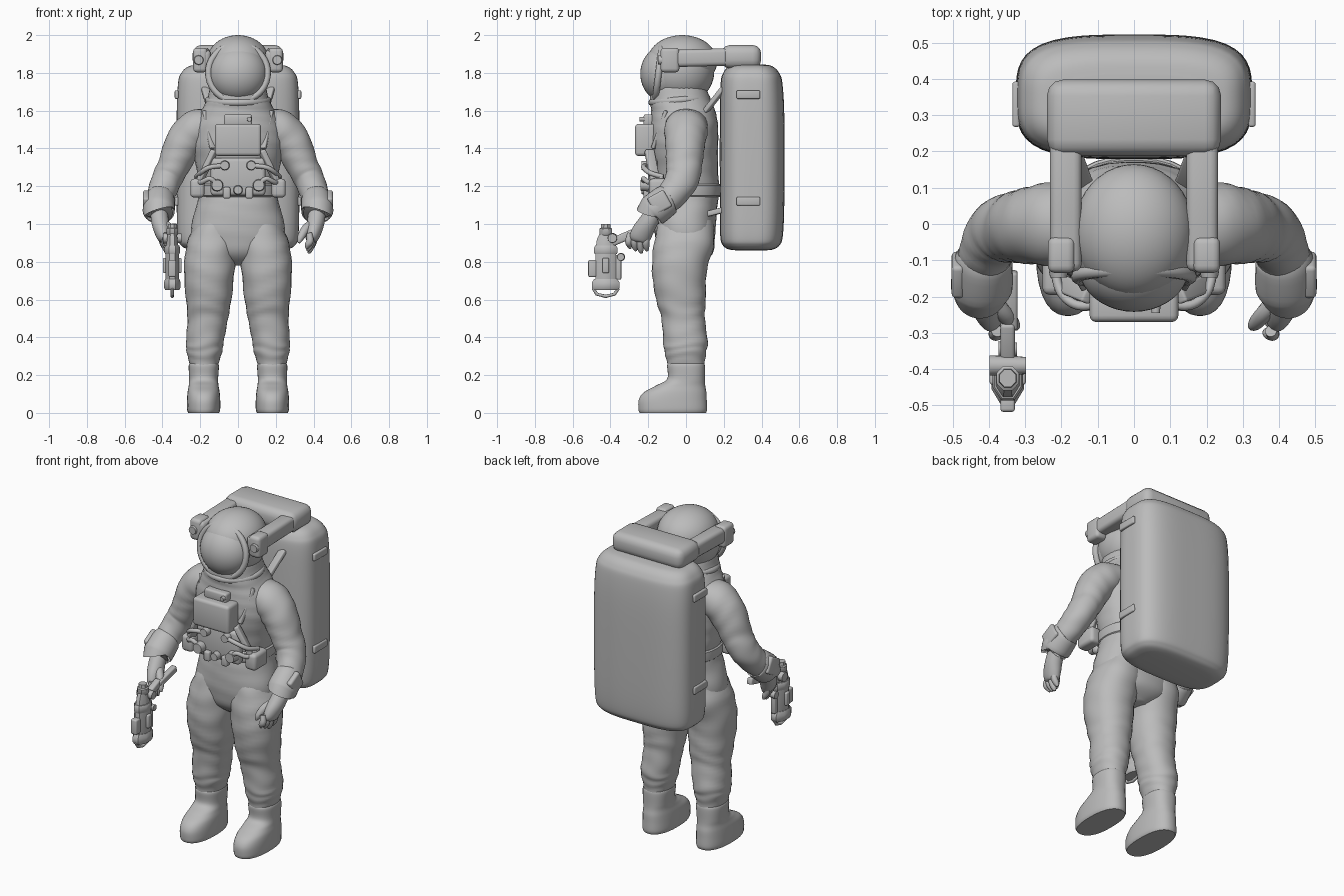
import bpy, bmesh
from math import sin, cos, pi, radians
from mathutils import Vector, Matrix

cube = bpy.data.objects.get("Cube")
if cube:
    bpy.data.objects.remove(cube)

grey = bpy.data.materials.new("suit grey")
grey.use_nodes = True
COLOUR = (0.5, 0.5, 0.5, 1)
grey.diffuse_color = COLOUR
grey.node_tree.nodes["Principled BSDF"].inputs["Base Color"].default_value = COLOUR


def finish(name, bm, mirror=False):
    bmesh.ops.recalc_face_normals(bm, faces=bm.faces[:])
    mesh = bpy.data.meshes.new(name)
    bm.to_mesh(mesh)
    bm.free()
    mesh.materials.append(grey)
    mesh.shade_smooth()
    mesh.set_sharp_from_angle(angle=radians(40))
    obj = bpy.data.objects.new(name, mesh)
    bpy.context.collection.objects.link(obj)
    if mirror:
        mod = obj.modifiers.new("Mirror", "MIRROR")
        mod.use_mirror_merge = False
    return obj


def spline(points, steps):
    """Smooth interpolation through tuples of any length."""
    out = []
    for i in range(len(points) - 1):
        p = [points[max(0, min(len(points) - 1, i + k))] for k in (-1, 0, 1, 2)]
        for s in range(steps):
            t = s / steps
            out.append([b + 0.5 * t * (c - a + t * (2*a - 5*b + 4*c - d + t * (3*(b - c) + d - a)))
                        for a, b, c, d in zip(*p)])
    out.append(list(points[-1]))
    return out


def loft(name, rings, level=True, n=32, steps=6, ripple=0.0, power=2.0, mirror=False):
    """Skin elliptical rings (x, y, z, half width, half depth)."""
    rings = spline(rings, steps)
    bm = bmesh.new()
    loops = []
    for i, (x, y, z, a, b) in enumerate(rings):
        u, v = Vector((1, 0, 0)), Vector((0, 1, 0))
        if not level:
            t = Vector(rings[min(i + 1, len(rings) - 1)][:3]) - Vector(rings[max(i - 1, 0)][:3])
            u = t.cross(v).normalized()
            v = t.cross(u).normalized()
        loop = []
        for k in range(n):
            ang = 2 * pi * (k + 0.5) / n
            c, s = cos(ang), sin(ang)
            r = (abs(c) ** power + abs(s) ** power) ** (-1 / power)
            r *= 1 + ripple * sin(i * 1.25 + 1.8 * sin(ang * 2 + i * 0.2))
            loop.append(bm.verts.new(Vector((x, y, z)) + u * (a * r * c) + v * (b * r * s)))
        loops.append(loop)
    for p, q in zip(loops, loops[1:]):
        for k in range(n):
            bm.faces.new((p[k], p[(k + 1) % n], q[(k + 1) % n], q[k]))
    bm.faces.new(loops[0])
    bm.faces.new(loops[-1])
    return finish(name, bm, mirror)


def box(name, centre, size, bevel=0.01, mirror=False, turn=None):
    bm = bmesh.new()
    bmesh.ops.create_cube(bm, size=1)
    bmesh.ops.scale(bm, vec=size, verts=bm.verts)
    bmesh.ops.bevel(bm, geom=bm.edges[:], offset=bevel, segments=3, profile=0.5, affect="EDGES")
    matrix = Matrix.Translation(centre)
    if turn:
        matrix = matrix @ turn
    bm.transform(matrix)
    return finish(name, bm, mirror)


def strut(name, start, end, width, depth, mirror=False):
    a, b = Vector(start), Vector(end)
    turn = (b - a).to_track_quat("Z", "Y").to_matrix().to_4x4()
    return box(name, (a + b) / 2, (width, depth, (b - a).length), min(width, depth) * 0.25, mirror, turn)


def ball(name, centre, size, mirror=False):
    bm = bmesh.new()
    bmesh.ops.create_uvsphere(bm, u_segments=40, v_segments=24, radius=1)
    bm.transform(Matrix.Translation(centre) @ Matrix.Diagonal((*size, 1)))
    return finish(name, bm, mirror)


def knob(name, centre, radius, depth, axis="Y", mirror=False):
    bm = bmesh.new()
    bmesh.ops.create_cone(bm, cap_ends=True, segments=20, radius1=radius, radius2=radius * 0.85, depth=depth)
    turn = Matrix.Rotation(pi / 2, 4, "X" if axis == "Y" else "Y")
    bm.transform(Matrix.Translation(centre) @ turn)
    return finish(name, bm, mirror)


def hoop(name, centre, rx, rz, thick, tilt=0.0, n=40, plane="XZ"):
    """Closed oval tube standing in the given plane."""
    bm = bmesh.new()
    grid = []
    for i in range(n):
        a = 2 * pi * i / n
        row = []
        for k in range(10):
            b = 2 * pi * k / 10
            p = Vector(((rx + thick * cos(b)) * cos(a), thick * sin(b), (rz + thick * cos(b)) * sin(a)))
            row.append(bm.verts.new(p))
        grid.append(row)
    for i in range(n):
        for k in range(10):
            j, m = (i + 1) % n, (k + 1) % 10
            bm.faces.new((grid[i][k], grid[j][k], grid[j][m], grid[i][m]))
    turn = Matrix.Rotation(tilt, 4, "X")
    if plane == "YZ":
        turn = Matrix.Rotation(pi / 2, 4, "Z")
    bm.transform(Matrix.Translation(centre) @ turn)
    return finish(name, bm)


# Suit body
loft("torso", [(0, 0, .78, .05, .07), (0, 0, .84, .19, .14), (0, -.005, .95, .25, .16),
               (0, 0, 1.08, .225, .165), (0, .01, 1.18, .205, .165), (0, 0, 1.3, .222, .17),
               (0, -.01, 1.42, .242, .18), (0, -.01, 1.52, .232, .18), (0, -.015, 1.6, .195, .17),
               (0, -.03, 1.66, .165, .16), (0, -.04, 1.74, .145, .14)], ripple=.006, power=2.3)
loft("leg", [(.115, 0, 1.02, .10, .14), (.135, -.01, .9, .135, .16), (.152, -.035, .75, .134, .145),
             (.155, -.027, .6, .12, .132), (.16, -.015, .5, .108, .115), (.175, -.003, .38, .1, .118),
             (.178, -.003, .32, .094, .11), (.18, 0, .25, .075, .098), (.18, 0, .15, .07, .09)],
     ripple=.016, power=2.2, mirror=True)
loft("boot", [(.182, -.07, 0, .082, .176), (.182, -.07, .02, .088, .182), (.182, -.07, .07, .088, .18),
              (.182, -.057, .11, .085, .165), (.182, -.028, .145, .079, .13), (.182, 0, .18, .077, .1),
              (.181, 0, .25, .08, .1), (.181, 0, .265, .07, .09)], power=2.4, mirror=True)

# Arms, cuffs and hands
loft("arm", [(.12, 0, 1.53, .08, .11), (.22, 0, 1.5, .105, .115), (.29, -.005, 1.42, .1, .105),
             (.335, -.01, 1.32, .086, .096), (.375, -.02, 1.24, .08, .09), (.405, -.07, 1.16, .075, .08),
             (.42, -.13, 1.1, .066, .068), (.42, -.17, 1.06, .05, .05)],
     level=False, ripple=.016, mirror=True)
loft("cuff", [(.413, -.09, 1.135, .072, .074), (.415, -.105, 1.125, .08, .084), (.42, -.175, 1.07, .085, .086),
              (.42, -.18, 1.065, .07, .07), (.42, -.17, 1.073, .05, .05)],
     level=False, steps=4, mirror=True)
box("cuff_mirror_plate", (.485, -.14, 1.115), (.035, .1, .1), .012, True, Matrix.Rotation(.5, 4, "X"))
loft("palm", [(.42, -.16, 1.07, .045, .045), (.412, -.2, 1.01, .046, .05), (.4, -.23, .96, .042, .056),
              (.39, -.248, .92, .032, .052), (.387, -.252, .905, .015, .03)], level=False, mirror=True)
for i in range(4):
    y = -.205 - .03 * i
    x = .395 - .006 * i
    tip = .845 + .012 * abs(i - 1)
    loft("finger_%d" % (i + 1), [(x, y, .95, .016, .016), (x + .005, y - .008, .91, .019, .019),
                                 (x - .008, y - .005, tip + .02, .016, .016), (x - .014, y, tip, .006, .006)],
         level=False, n=14, steps=4, mirror=True)
loft("thumb", [(.4, -.2, 1.01, .022, .025), (.36, -.245, .975, .024, .024), (.333, -.275, .93, .019, .019),
               (.322, -.285, .9, .007, .007)], level=False, n=14, steps=4, mirror=True)

# Helmet
ball("helmet_shell", (0, -.035, 1.81), (.175, .185, .18))
ball("helmet_hood", (0, -.02, 1.86), (.166, .185, .14))
ball("visor", (0, -.11, 1.795), (.155, .132, .15))
hoop("visor_rim", (0, -.145, 1.8), .156, .152, .018, tilt=-.12)
hoop("neck_ring", (0, -.035, 1.655), .155, .145, .02, tilt=pi / 2 + .08)
strut("helmet_side_bar", (.188, -.13, 1.875), (.188, .26, 1.885), .088, .092, True)
box("ear_housing", (.2, -.085, 1.868), (.075, .1, .13), .02, True)
knob("ear_lamp", (.208, -.138, 1.868), .027, .02, mirror=True)

# Life support pack
loft("backpack", [(0, .345, .86, .2, .07), (0, .345, .865, .255, .115), (0, .345, .885, .3, .148),
                  (0, .347, .94, .32, .166), (0, .35, 1.15, .325, .171), (0, .35, 1.55, .325, .171),
                  (0, .347, 1.74, .318, .164), (0, .345, 1.8, .3, .148), (0, .342, 1.835, .26, .115),
                  (0, .34, 1.845, .19, .07)], n=64, power=3.4)
box("pack_top_pod", (0, .293, 1.885), (.48, .21, .125), .045)
for label, z in (("upper", 1.685), ("lower", 1.12)):
    box(label + "_pack_handle", (.325, .33, z), (.02, .125, .045), .007, True)
strut("shoulder_strap", (.13, .09, 1.58), (.17, .2, 1.72), .05, .025, True)
strut("hip_brace", (.15, .1, 1.05), (.17, .22, 1.08), .05, .03, True)

# Chest controls and harness
box("chest_box", (0, -.215, 1.445), (.245, .11, .17), .018)
box("chest_box_ledge", (0, -.195, 1.55), (.15, .06, .06), .012)
knob("chest_valve", (.06, -.22, 1.555), .014, .05)
strut("harness_strap", (.125, -.195, 1.39), (.235, -.15, 1.16), .05, .03, True)
strut("chest_strap", (.13, -.17, 1.4), (.17, -.1, 1.6), .04, .02, True)
box("harness_plate", (0, -.175, 1.25), (.29, .05, .2), .02)
box("side_pouch", (.215, -.13, 1.19), (.075, .13, .1), .02, True)
loft("belt", [(0, .008, 1.145, .2, .165), (0, .008, 1.15, .214, .178), (0, .008, 1.205, .216, .18),
              (0, .008, 1.21, .2, .165)], steps=2, power=2.3)
knob("upper_hose_port", (.07, -.21, 1.31), .027, .05, mirror=True)
knob("lower_hose_port", (.11, -.21, 1.205), .034, .06, mirror=True)
box("belt_clip", (.06, -.205, 1.165), (.04, .04, .06), .01, True)
knob("centre_port", (0, -.21, 1.18), .026, .05)
for i in range(2):
    loft("hose", [(.07 + .04 * i, -.215, 1.31 - .1 * i, .013, .013), (.15, -.225, 1.3 - .06 * i, .013, .013),
                  (.2, -.19, 1.27 - .05 * i, .013, .013), (.22, -.12, 1.25, .013, .013)],
         level=False, n=12, mirror=True)

# Hand-held thruster
GX, GY = -.348, -.425


def gun(name, profile, y=GY):
    loft(name, [(GX, y, z, a, b) for z, a, b in profile], n=8, steps=1)


gun("thruster_core", [(.65, .03, .05), (.7, .038, .06), (.86, .038, .06), (.92, .03, .05), (.95, .026, .035)])
gun("thruster_cap", [(.94, .028, .03), (.95, .034, .036), (.975, .034, .036), (.98, .026, .028), (1.0, .024, .026)])
gun("thruster_collar", [(.65, .04, .07), (.665, .048, .08), (.69, .048, .08), (.71, .04, .065)])
gun("thruster_band", [(.84, .04, .063), (.85, .045, .067), (.875, .045, .067), (.885, .04, .06)])
hoop("thruster_guard", (GX, GY, .655), .065, .038, .009, n=8, plane="YZ")
box("thruster_front_block", (GX, -.495, .765), (.04, .045, .09), .008)
box("thruster_side_block", (GX + .035, GY, .78), (.03, .035, .08), .007)
box("thruster_outer_block", (GX - .035, GY, .78), (.03, .035, .08), .007)
box("thruster_rear_rail", (GX, -.36, .77), (.03, .035, .13), .008)
knob("thruster_dial", (GX, -.39, .925), .028, .1, axis="X")
strut("thruster_arm", (GX, -.4, .9), (GX, -.27, .955), .04, .045)
strut("thruster_grip", (GX + .01, -.29, .945), (GX + .01, -.13, .985), .035, .04)
knob("thruster_trigger", (GX, -.345, .825), .022, .05, axis="X")
